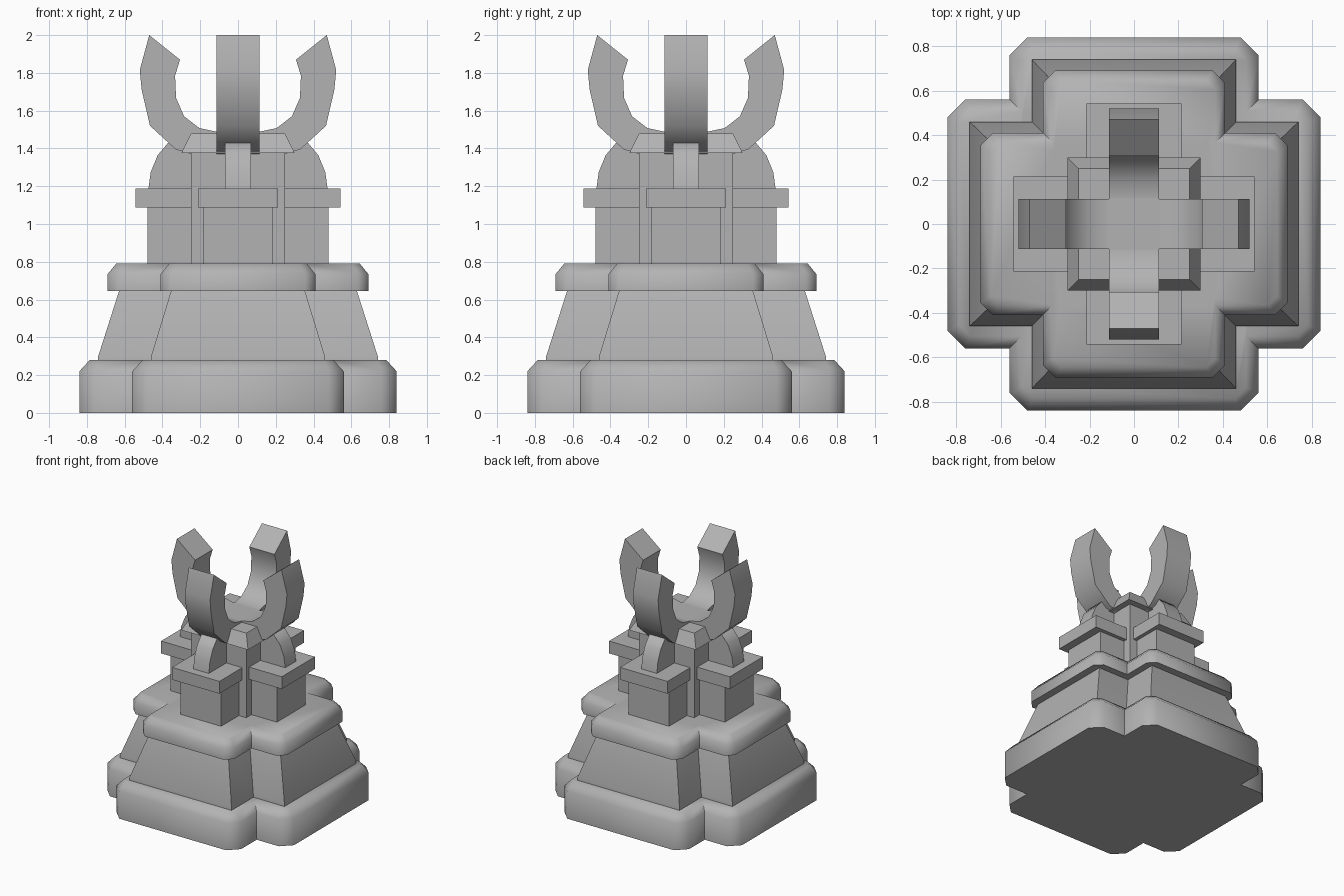
import bpy
import bmesh
from math import radians
from mathutils import Matrix

cube = bpy.data.objects.get("Cube")
if cube:
    bpy.data.objects.remove(cube, do_unlink=True)

stone = bpy.data.materials.new("grey_stone")
stone.use_nodes = True
GREY = (0.45, 0.45, 0.45, 1)
stone.diffuse_color = GREY
stone.node_tree.nodes["Principled BSDF"].inputs["Base Color"].default_value = GREY


def make_object(name, bm):
    bmesh.ops.recalc_face_normals(bm, faces=bm.faces)
    mesh = bpy.data.meshes.new(name)
    bm.to_mesh(mesh)
    bm.free()
    mesh.materials.append(stone)
    obj = bpy.data.objects.new(name, mesh)
    bpy.context.collection.objects.link(obj)
    return obj


def select_only(obj):
    bpy.ops.object.select_all(action='DESELECT')
    obj.select_set(True)
    bpy.context.view_layer.objects.active = obj


def smooth(obj):
    select_only(obj)
    bpy.ops.object.shade_smooth_by_angle(angle=radians(58))


def outline(hx, hy, cut):
    """Rectangle outline with optional clipped corners."""
    if not cut:
        return [(hx, hy), (-hx, hy), (-hx, -hy), (hx, -hy)]
    a, b = hx - cut, hy - cut
    return [(hx, b), (a, hy), (-a, hy), (-hx, b),
            (-hx, -b), (-a, -hy), (a, -hy), (hx, -b)]


def stack(name, rings):
    """Closed solid through rings of (half x, half y, corner cut, z)."""
    bm = bmesh.new()
    loops = [[bm.verts.new((x, y, z)) for x, y in outline(hx, hy, cut)]
             for hx, hy, cut, z in rings]
    for low, high in zip(loops, loops[1:]):
        for i in range(len(low)):
            j = (i + 1) % len(low)
            bm.faces.new((low[i], low[j], high[j], high[i]))
    bm.faces.new(loops[0])
    bm.faces.new(loops[-1])
    return make_object(name, bm)


def extrude_profile(name, points, half_width):
    """Profile in x and z, extruded along y."""
    bm = bmesh.new()
    face = bm.faces.new([bm.verts.new((x, -half_width, z)) for x, z in points])
    new = bmesh.ops.extrude_face_region(bm, geom=[face])["geom"]
    verts = [v for v in new if isinstance(v, bmesh.types.BMVert)]
    bmesh.ops.translate(bm, verts=verts, vec=(0, 2 * half_width, 0))
    return make_object(name, bm)


def cross(obj):
    """Unite an object with its quarter-turned copy."""
    other = obj.copy()
    other.data = obj.data.copy()
    other.data.transform(Matrix.Rotation(radians(90), 4, 'Z'))
    bpy.context.collection.objects.link(other)
    mod = obj.modifiers.new("union", 'BOOLEAN')
    mod.operation = 'UNION'
    mod.solver = 'EXACT'
    mod.object = other
    select_only(obj)
    bpy.ops.object.modifier_apply(modifier=mod.name)
    bpy.data.objects.remove(other, do_unlink=True)
    smooth(obj)


# Cross-shaped tiers, from the ground up
tiers = {
    "base_plinth": [(0.84, 0.56, 0.08, 0), (0.84, 0.56, 0.08, 0.22),
                    (0.785, 0.505, 0.05, 0.28)],
    "sloped_body": [(0.74, 0.46, 0, 0.27), (0.74, 0.46, 0, 0.3),
                    (0.625, 0.35, 0, 0.66)],
    "upper_plinth": [(0.69, 0.41, 0.055, 0.645), (0.69, 0.41, 0.055, 0.735),
                     (0.645, 0.365, 0.04, 0.79)],
    "arm_columns": [(0.478, 0.183, 0, 0.78), (0.478, 0.183, 0, 1.1)],
    "arm_slabs": [(0.543, 0.213, 0, 1.088), (0.543, 0.213, 0, 1.188)],
}
for name, rings in tiers.items():
    cross(stack(name, rings))

# Square central pillar and its tapered cap
smooth(stack("central_pillar", [(0.25, 0.25, 0, 0.78), (0.25, 0.25, 0, 1.4)]))
smooth(stack("pillar_cap", [(0.3, 0.3, 0, 1.375), (0.25, 0.25, 0, 1.478)]))

# Rounded buttresses between the slabs and the cap
half = [(0.475, 1.18), (0.462, 1.275), (0.425, 1.365), (0.37, 1.43)]
cross(extrude_profile("buttresses",
                      half + [(-x, z) for x, z in reversed(half)], 0.07))

# Four claws: two crossing U shapes
outer = [(0.11, 1.33), (0.33, 1.395), (0.466, 1.52), (0.51, 1.71),
         (0.52, 1.815), (0.47, 2.0)]
inner = [(0.307, 1.87), (0.333, 1.785), (0.328, 1.667), (0.285, 1.57),
         (0.205, 1.508), (0.12, 1.49)]
right_half = outer + inner
cross(extrude_profile("claws",
                      right_half + [(-x, z) for x, z in reversed(right_half)], 0.113))
